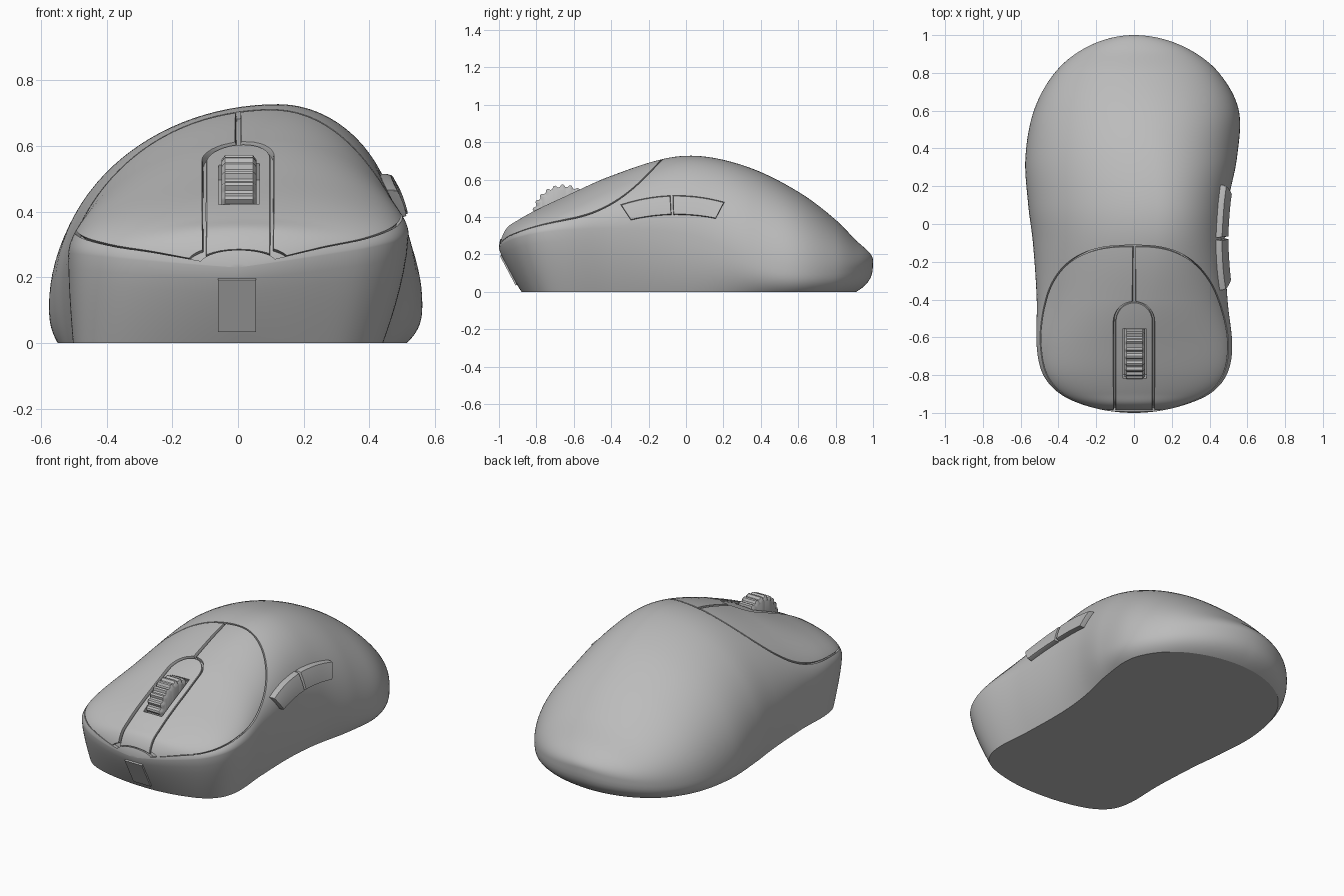
import bpy, bmesh, math
from mathutils import Vector

cube = bpy.data.objects.get("Cube")
if cube:
    bpy.data.objects.remove(cube, do_unlink=True)

grey = bpy.data.materials.new("grey_plastic")
grey.use_nodes = True
grey.diffuse_color = (0.5, 0.5, 0.5, 1)
grey.node_tree.nodes["Principled BSDF"].inputs["Base Color"].default_value = grey.diffuse_color

# Shell profile: y, width to -x, width to +x, crown height
PLAN = [(-1, 0, 0, .23), (-.96, .26, .26, .345), (-.9, .39, .4, .385), (-.8, .48, .49, .44),
        (-.65, .515, .52, .51), (-.4, .515, .495, .62), (-.1, .535, .48, .715),
        (.1, .56, .495, .723), (.35, .575, .545, .66), (.6, .53, .555, .535),
        (.8, .42, .45, .385), (.92, .28, .3, .265), (1, 0, 0, .165)]
# Section shape: y, crown shift, rim height on -x, rim height on +x
RIM = [(-1, 0, .23, .23), (-.65, .1, .27, .33), (0, .25, .17, .31),
       (.5, .15, .09, .12), (1, 0, .165, .165)]


def sample(table, y):
    """Smooth interpolation of a table along the arc angle of y."""
    ang = [math.asin(r[0]) for r in table]
    a = math.asin(max(-1, min(1, y)))
    n = len(table)
    i = max(k for k in range(n - 1) if ang[k] <= a + 1e-9)
    h = ang[i + 1] - ang[i]
    t = (a - ang[i]) / h
    out = []
    for c in range(1, len(table[0])):
        def slope(k):
            lo, hi = max(k - 1, 0), min(k + 1, n - 1)
            return (table[hi][c] - table[lo][c]) / (ang[hi] - ang[lo])
        p, q = table[i][c], table[i + 1][c]
        s = t * t * (3 - 2 * t)
        out.append(p + (q - p) * s + h * t * (1 - t) * ((1 - t) * slope(i) - t * slope(i + 1)))
    return out


def section(y):
    wl, wr, top = sample(PLAN, y)
    shift, zl, zr = sample(RIM, y)
    return wl, wr, top, shift * wr, zl, zr


def surf(y, phi):
    """Point on the upper shell; phi runs from the +x rim to the -x rim."""
    wl, wr, top, xc, zl, zr = section(y)
    c, s = math.cos(phi), math.sin(phi)
    span, rim = (wr - xc, zr) if c >= 0 else (wl + xc, zl)
    return Vector((xc + span * c, y, rim + (top - rim) * s))


def phi_at(x, y):
    wl, wr, top, xc, zl, zr = section(y)
    if x >= xc:
        return math.acos(min(1, (x - xc) / (wr - xc)))
    return math.pi - math.acos(min(1, (xc - x) / (wl + xc)))


def offset(y, phi, d):
    e = .003
    across = surf(y, phi + e) - surf(y, phi - e)
    along = surf(min(y + e, 1), phi) - surf(max(y - e, -1), phi)
    return surf(y, phi) + along.cross(across).normalized() * d


def finish(name, bm):
    bmesh.ops.recalc_face_normals(bm, faces=bm.faces)
    me = bpy.data.meshes.new(name)
    bm.to_mesh(me)
    bm.free()
    me.materials.append(grey)
    ob = bpy.data.objects.new(name, me)
    bpy.context.collection.objects.link(ob)
    return ob


def select(ob):
    bpy.ops.object.select_all(action="DESELECT")
    ob.select_set(True)
    bpy.context.view_layer.objects.active = ob


def smooth(ob, angle=40):
    select(ob)
    bpy.ops.object.shade_smooth_by_angle(angle=math.radians(angle))


def cut(ob, cutter):
    mod = ob.modifiers.new("cut", "BOOLEAN")
    mod.operation, mod.solver, mod.object = "DIFFERENCE", "EXACT", cutter
    select(ob)
    bpy.ops.object.modifier_apply(modifier=mod.name)


def solid(name, rows, cols, point, high, low, soft=0.0):
    """Closed slab between two offset copies of a grid, with softened upper edges."""
    bm = bmesh.new()
    grids = []
    for level in (high, low):
        g = []
        for i in range(rows + 1):
            line = []
            for j in range(cols + 1):
                edge = i in (0, rows) or j in (0, cols)
                d = level - soft if edge and level == high else level
                u, v = ((1 - math.cos(math.pi * k)) / 2 for k in (i / rows, j / cols))
                line.append(bm.verts.new(point(u, v, d)))
            g.append(line)
        grids.append(g)
        for i in range(rows):
            for j in range(cols):
                bm.faces.new((g[i][j], g[i + 1][j], g[i + 1][j + 1], g[i][j + 1]))
    a, b = ([g[0][:-1] + [r[-1] for r in g[:-1]] + g[-1][:0:-1] + [r[0] for r in g[:0:-1]]
             for g in grids])
    for k in range(len(a)):
        m = (k + 1) % len(a)
        bm.faces.new((a[k], a[m], b[m], b[k]))
    return finish(name, bm)


def strip_on_shell(y0, y1, left, right):
    """Grid on the shell between two x limits that depend on y."""
    def point(u, v, d):
        y = y0 + (y1 - y0) * u
        p, q = phi_at(left(y), y), phi_at(right(y), y)
        return offset(y, p + (q - p) * v, d)
    return point


# Shell: closed sections lofted from nose to tail
def make_body():
    rows, arch, wall = 110, 56, 9
    bm = bmesh.new()
    loops = []
    for i in range(rows + 1):
        y = math.sin(math.pi * (i / rows - .5))
        back = (y + 1) / 2

        def skirt(rim, t, side):
            f = t ** (1.2 + 2 * back)
            pull_y = .12 if y < 0 else .09
            pull_x = .17 - .11 * back if side > 0 else .02 + .04 * back
            return Vector((rim.x * (1 - pull_x * f), y * (1 - pull_y * f * y * y), rim.z * (1 - t)))
        steps = [math.sin(math.pi / 2 * k / wall) for k in range(1, wall + 1)]
        right, left = surf(y, 0), surf(y, math.pi)
        pts = [skirt(right, t, 1) for t in reversed(steps)]
        pts += [surf(y, math.pi * k / arch) for k in range(arch + 1)]
        pts += [skirt(left, t, -1) for t in steps]
        loops.append([bm.verts.new(p) for p in pts])
    n = len(loops[0])
    for a, b in zip(loops, loops[1:]):
        for k in range(n):
            m = (k + 1) % n
            bm.faces.new((a[k], a[m], b[m], b[k]))
    bmesh.ops.remove_doubles(bm, verts=bm.verts, dist=1e-4)
    return finish("shell", bm)


# Button panel outline and centre channel
def outer(y, side, grow=0.0):
    b = max(0, min(1, (y + .65) / (.53 + grow)))
    w = sample(PLAN, y)[1 if side > 0 else 0]
    return (.955 + grow) * w * (1 - b ** 2.6) ** (1 / 2.6)


def channel(y, half, start):
    b = max(0, min(1, (y - start + half) / half))
    return max(.007, half * math.sqrt(1 - b * b))


body = make_body()
GAP = .008
recess = solid("recess_cutter", 90, 48, strip_on_shell(
    -.12 + GAP, -.992, lambda y: -max(.004, outer(y, -1, GAP)),
    lambda y: max(.004, outer(y, 1, GAP))), .06, -.022)
cut(body, recess)

# Main buttons
for side, name in ((1, "left_button"), (-1, "right_button")):
    inner = lambda y, s=side: s * channel(y, .108, -.41)
    limit = lambda y, s=side: s * max(outer(y, s), channel(y, .108, -.41) + .004)
    smooth(solid(name, 110, 24, strip_on_shell(-.122, -.986, inner, limit), 0, -.03, .006))

# Centre strip with the wheel slot
strip = solid("centre_strip", 60, 12, strip_on_shell(
    -.42, -.991, lambda y: -channel(y, .099, -.42),
    lambda y: channel(y, .099, -.42)), -.006, -.035, .003)
bpy.ops.mesh.primitive_cube_add(size=1, location=(.003, -.69, .49),
                                rotation=(math.radians(25), 0, 0))
slot = bpy.context.object
slot.scale = (.125, .29, .12)
for ob in (body, strip):
    cut(ob, slot)
    smooth(ob, 25)
for ob in (recess, slot):
    bpy.data.objects.remove(ob, do_unlink=True)

# Scroll wheel with ribs
bm = bmesh.new()
ribs, half = 24, .054
rings = []
for x, inset in ((-half, .016), (-half + .012, 0), (half - .012, 0), (half, .016)):
    ring = []
    for k in range(ribs * 4):
        r = (.168 if k % 4 < 2 else .156) - inset
        a = math.tau * k / (ribs * 4)
        ring.append(bm.verts.new((x + .003, -.655 + r * math.cos(a), .405 + r * math.sin(a))))
    rings.append(ring)
for a, b in zip(rings, rings[1:]):
    for k in range(len(a)):
        bm.faces.new((a[k - 1], a[k], b[k], b[k - 1]))
bm.faces.new(rings[0])
bm.faces.new(rings[-1])
smooth(finish("scroll_wheel", bm))


# Thumb buttons on the +x side
def thumb(lo, hi):
    def point(u, v, d):
        y = lo + (hi - lo) * u
        mid = (y + .05) / .3
        y += (v - .5) * .06 * mid
        z = .412 - .035 * mid * mid + (.103 - .025 * mid * mid) * v
        wl, wr, top, xc, zl, zr = section(y)
        p = surf(y, math.asin((z - zr) / (top - zr)))
        return p + Vector((d, 0, 0))
    return point


for name, lo, hi in (("front_thumb_button", -.322, -.081), ("rear_thumb_button", -.069, .182)):
    smooth(solid(name, 16, 8, thumb(lo, hi), .03, -.03, .012))

# Charging port cover on the nose
bpy.ops.mesh.primitive_cube_add(size=1, location=(-.003, -.949, .115),
                                rotation=(math.radians(28), 0, 0))
port = bpy.context.object
port.name = "port_cover"
port.scale = (.115, .009, .18)
port.data.materials.append(grey)
